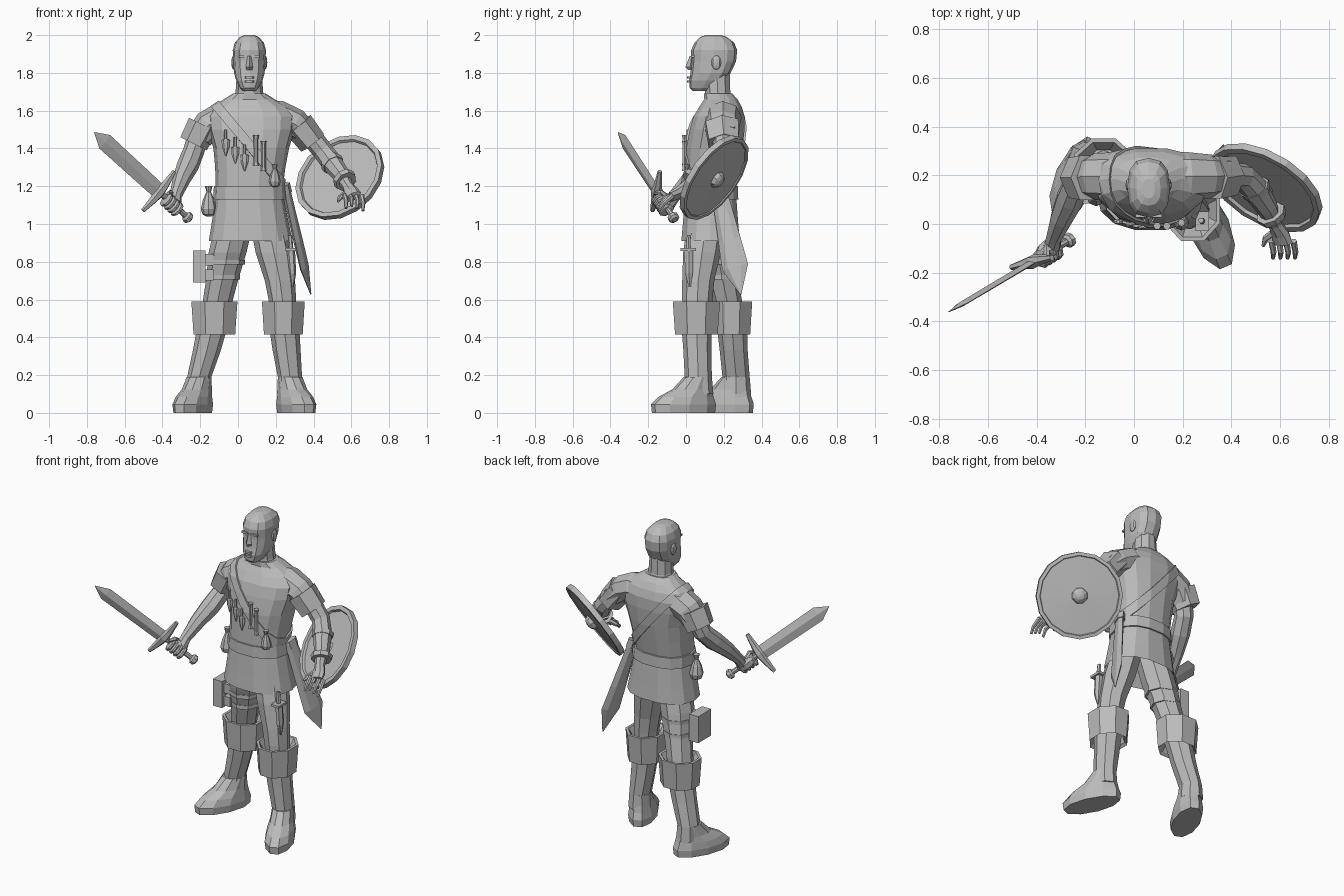
import bpy, bmesh, math
from mathutils import Matrix, Vector

default_cube = bpy.data.objects.get("Cube")
if default_cube:
    bpy.data.objects.remove(default_cube, do_unlink=True)

grey = bpy.data.materials.new("plain_grey")
grey.use_nodes = True
grey.diffuse_color = (0.5, 0.5, 0.5, 1)
grey.node_tree.nodes["Principled BSDF"].inputs["Base Color"].default_value = (0.5, 0.5, 0.5, 1)


def finish(name, bm, place=None):
    """Turn a bmesh into a flat shaded, coloured object."""
    if place:
        bmesh.ops.transform(bm, matrix=place, verts=bm.verts)
    bmesh.ops.recalc_face_normals(bm, faces=bm.faces)
    mesh = bpy.data.meshes.new(name)
    bm.to_mesh(mesh)
    bm.free()
    mesh.materials.append(grey)
    obj = bpy.data.objects.new(name, mesh)
    bpy.context.collection.objects.link(obj)
    return obj


def rounded(value, power):
    return math.copysign(abs(value) ** power, value)


def loft(name, rings, sides=8, along=False, place=None, turn=0.0, power=1.0):
    """Skin rings (x, y, z, radius[, second radius]), level or square to the path; low power is boxier."""
    bm = bmesh.new()
    centres = [Vector(ring[:3]) for ring in rings]
    loops = []
    for i, ring in enumerate(rings):
        u, v = Vector((1, 0, 0)), Vector((0, 1, 0))
        if along:
            tangent = (centres[min(i + 1, len(rings) - 1)] - centres[max(i - 1, 0)]).normalized()
            u = v.cross(tangent).normalized()
            v = tangent.cross(u)
        loop = []
        for k in range(sides):
            angle = math.tau * k / sides + turn
            offset = u * rounded(math.cos(angle), power) * ring[3]
            offset += v * rounded(math.sin(angle), power) * ring[-1]
            loop.append(bm.verts.new(centres[i] + offset))
        loops.append(loop)
    for low, high in zip(loops, loops[1:]):
        for k in range(sides):
            j = (k + 1) % sides
            bm.faces.new((low[k], low[j], high[j], high[k]))
    bm.faces.new(loops[0])
    bm.faces.new(loops[-1])
    return finish(name, bm, place)


def tube(name, *rings, sides=8, place=None):
    return loft(name, rings, sides, along=True, place=place)


def box(name, centre, size):
    bm = bmesh.new()
    bmesh.ops.create_cube(bm, size=1, matrix=Matrix.LocRotScale(Vector(centre), None, Vector(size)))
    return finish(name, bm)


def ball(name, centre, radii, place=None):
    bm = bmesh.new()
    shape = Matrix.LocRotScale(Vector(centre), None, Vector(radii))
    bmesh.ops.create_uvsphere(bm, u_segments=8, v_segments=6, radius=1, matrix=shape)
    return finish(name, bm, place)


def frame(origin, z_axis, x_hint):
    """Placement matrix whose z follows z_axis and whose x leans to x_hint."""
    z = Vector(z_axis).normalized()
    y = z.cross(Vector(x_hint)).normalized()
    turn = Matrix((y.cross(z), y, z)).transposed().to_4x4()
    return Matrix.Translation(origin) @ turn


# Head, face and neck
HEAD_X = 0.06
skull = [(.08, 1.705, .035, .045), (.09, 1.72, .05, .07), (.11, 1.76, .07, .094),
         (.13, 1.80, .081, .106), (.147, 1.86, .085, .118), (.149, 1.92, .088, .122),
         (.15, 1.96, .077, .105), (.145, 1.99, .05, .07), (.145, 2, .025, .04)]
loft("head", [(HEAD_X, y, z, a, b) for y, z, a, b in skull], sides=12, power=.78)
loft("neck", [(HEAD_X, .18, 1.6, .1, .085), (HEAD_X, .168, 1.7, .073, .07),
              (HEAD_X, .163, 1.8, .066, .072)], sides=10)
loft("nose", [(HEAD_X, .03, 1.89, .009, .01), (HEAD_X, .022, 1.83, .019, .026),
              (HEAD_X, .03, 1.815, .016, .018)], sides=4)
for side, label in ((1, "left"), (-1, "right")):
    ball(label + "_ear", (HEAD_X + side * .084, .16, 1.855), (.011, .026, .038))
    box(label + "_brow", (HEAD_X + side * .032, .042, 1.888), (.044, .03, .012))
for label, z in (("upper_lip", 1.775), ("lower_lip", 1.755)):
    loft(label, [(HEAD_X, .022, z - .006, .024, .018), (HEAD_X, .022, z + .006, .024, .018)])

# Tunic with open hem, belt and diagonal strap
body = [(.067, .13, 1, .15, .1), (.067, .13, .93, .21, .145),
        (.067, .13, .91, .222, .158), (.065, .13, 1, .205, .15), (.062, .13, 1.13, .182, .14),
        (.06, .13, 1.2, .178, .138), (.065, .14, 1.3, .186, .146), (.07, .15, 1.4, .2, .153),
        (.07, .165, 1.5, .23, .148), (.07, .175, 1.57, .235, .138), (.065, .183, 1.62, .2, .115),
        (.06, .185, 1.66, .135, .09), (HEAD_X, .17, 1.69, .088, .077)]
tunic = loft("tunic", body, sides=14, power=.85)
loft("belt", [(.062, .13, 1.13, .192, .15), (.06, .13, 1.2, .188, .148)], sides=14, power=.85)

bm = bmesh.new()
bm.from_mesh(tunic.data)
slope = Vector((.77, 0, .64))
middle = Vector((.05, 0, 1.43))
for way in (1, -1):
    geometry = bm.verts[:] + bm.edges[:] + bm.faces[:]
    bmesh.ops.bisect_plane(bm, geom=geometry, plane_co=middle + slope * way * .025,
                           plane_no=slope * way, clear_outer=True)
bm.normal_update()
for vert in bm.verts:
    vert.co += vert.normal * .01
strap = finish("chest_strap", bm)
thick = strap.modifiers.new("thickness", 'SOLIDIFY')
thick.thickness = .012

# Throwing knives and rods hung on the strap
for x, y, z in ((-.065, .01, 1.5), (-.015, 0, 1.46), (.035, -.01, 1.42)):
    loft("throwing_knife", [(x, y, z, .008), (x, y, z - .05, .008), (x, y, z - .055, .022, .01),
                            (x, y, z - .09, .02, .008), (x, y, z - .14, .003)], sides=6)
for x, z in ((.095, 1.47), (.135, 1.44)):
    loft("strap_rod", [(x, -.008, z, .016), (x, -.008, z - .02, .012),
                       (x, -.008, z - .14, .012), (x, -.008, z - .16, .016)], sides=6)

# Belt pouches
for x, y, z, size in ((-.155, .115, 1.1, 1), (.195, .005, 1.24, .75)):
    shape = ((.1, .02), (.07, .012), (.03, .03), (-.02, .042), (-.05, .032), (-.06, .012))
    loft("belt_pouch", [(x, y, z + h * size, r * size) for h, r in shape])

# Sleeves, cuffs and arms
tube("right_sleeve", (.02, .195, 1.57, .08, .1), (-.08, .195, 1.56, .09, .1),
     (-.16, .195, 1.52, .082, .095), (-.205, .19, 1.46, .074, .082))
tube("left_sleeve", (.13, .195, 1.57, .08, .1), (.22, .195, 1.565, .088, .1),
     (.3, .195, 1.53, .082, .092), (.37, .2, 1.47, .07, .08))
tube("right_sleeve_cuff", (-.185, .19, 1.525, .083, .105), (-.235, .19, 1.425, .078, .095), sides=6)
tube("left_sleeve_cuff", (.32, .19, 1.525, .083, .1), (.395, .2, 1.43, .076, .092), sides=6)
tube("right_arm", (-.2, .2, 1.5, .058), (-.235, .17, 1.385, .056), (-.265, .1, 1.31, .058),
     (-.3, .02, 1.235, .047), (-.33, -.06, 1.15, .033), (-.335, -.09, 1.11, .036))
tube("left_arm", (.36, .2, 1.5, .058), (.45, .195, 1.385, .054), (.5, .14, 1.32, .056),
     (.545, .07, 1.26, .046), (.58, 0, 1.2, .03), (.6, -.04, 1.165, .042, .03),
     (.61, -.08, 1.145, .046, .022))
for k in range(4):
    x = .565 + .03 * k
    drop = .012 * abs(k - 1)
    tube("left_finger", (x, -.07, 1.15, .014), (x + .008, -.115, 1.135 - drop, .012),
         (x + .006, -.14, 1.095 - drop, .008), sides=6)
tube("left_thumb", (.58, -.03, 1.17, .016), (.54, -.06, 1.14, .014), (.53, -.09, 1.12, .008), sides=6)

# Sword held in the right hand
grip = frame((-.415, -.155, 1.17), (-.345, -.205, .315), (.165, .04, .2))
loft("sword_blade", [(0, 0, 0, .042, .012), (0, 0, .43, .046, .011), (0, 0, .51, .002)],
     sides=4, place=grip)
tube("sword_guard", (-.135, 0, .008, .012), (-.05, 0, 0, .022), (0, 0, 0, .03),
     (.05, 0, 0, .022), (.135, 0, .008, .012), sides=6, place=grip)
loft("sword_grip", [(0, 0, 0, .016), (0, 0, -.21, .015)], place=grip)
loft("sword_pommel", [(0, 0, -.2, .018), (0, 0, -.21, .03), (0, 0, -.23, .03),
                      (0, 0, -.24, .016)], place=grip)
ball("right_palm", (0, .012, -.1), (.042, .04, .062), grip)
for k in range(4):
    z = -.045 - .027 * k
    loft("right_finger", [(-.008, -.008, z, .03), (-.008, -.008, z - .006, .042),
                          (-.008, -.008, z - .018, .042), (-.008, -.008, z - .025, .03)], place=grip)
tube("right_thumb", (.02, .03, -.08, .015), (.04, -.005, -.05, .013), (.02, -.03, -.03, .009),
     sides=6, place=grip)

# Round shield on the left forearm
face = frame((.54, .15, 1.245), (.437, .735, -.52), (1, 0, 0))
loft("shield", [(0, 0, -.004, .222), (0, 0, -.018, .228), (0, 0, -.018, .254), (0, 0, .014, .254),
                (0, 0, .016, .234), (0, 0, .01, .23), (0, 0, .018, .05)], sides=16, place=face)
ball("shield_boss", (0, 0, .018), (.048, .048, .036), face)
for start in ((.495, .15, 1.325), (.56, .045, 1.24)):
    end = Vector(start) + Vector((.012, -.02, -.016))
    tube("shield_arm_strap", (*start, .064), (*end, .06))

# Scabbard at the left hip
sheath = frame((.25, .17, 1.2), (.135, .12, -.57), (.25, 1, .2))
loft("scabbard", [(0, 0, 0, .04, .02), (0, 0, .3, .062, .02), (0, 0, .45, .072, .018),
                  (0, 0, .6, .003)], sides=6, place=sheath)
loft("scabbard_mouth", [(0, 0, -.01, .048, .026), (0, 0, .04, .048, .026)], sides=6, place=sheath)

# Legs
loft("left_thigh", [(.155, .11, 1.02, .095, .1), (.19, .085, .85, .097, .1), (.222, .065, .7, .08, .085),
                    (.235, .06, .6, .073, .08), (.245, .06, .45, .068)])
loft("right_thigh", [(-.015, .145, 1.02, .1), (-.055, .165, .85, .1), (-.085, .195, .7, .085),
                     (-.11, .22, .58, .078), (-.14, .235, .45, .074)])

# Boots: turned-down cuff, shaft and splayed foot
sole = [(.085, 0, .08, .18), (.085, .045, .086, .185), (.07, .085, .08, .155),
        (.035, .125, .07, .11), (.005, .19, .064, .074)]
for label, knee, ankle, splay, wide, deep in (
        ("left", (.24, .055), (.275, .065), 23, .118, .13),
        ("right", (-.125, .24), (-.205, .265), -24, .127, .115)):
    kx, ky = knee
    ax, ay = ankle
    loft(label + "_boot_cuff", [(kx - .01, ky, .5, .07), (kx, ky, .43, wide * .8, deep * .8),
                                (kx, ky, .415, wide * .94, deep * .94), (kx, ky, .59, wide * 1.04, deep * 1.04),
                                (kx, ky, .59, wide * .9, deep * .9), (kx, ky, .52, .07)],
         turn=math.pi / 8)
    loft(label + "_boot_shaft", [(kx, ky, .5, .082), ((kx + ax) / 2, (ky + ay) / 2, .33, .074),
                                 (ax, ay, .19, .064, .072), (ax, ay, .1, .068, .08)])
    stand = Matrix.Translation((ax, ay, 0)) @ Matrix.Rotation(math.radians(splay), 4, 'Z')
    loft(label + "_foot", [(0, -forward, z, a, b) for forward, z, a, b in sole], sides=10, place=stand)

# Thigh pack with small pouches and straps, and the knife on the other thigh
box("thigh_pack", (-.205, .15, .775), (.065, .13, .17))
for z in (.81, .73):
    box("thigh_pouch", (-.155, .14, z), (.05, .07, .06))
for z, x, y, radius in ((.81, -.063, .173, .1), (.73, -.08, .189, .091)):
    loft("thigh_strap", [(x, y, z, radius), (x, y, z - .025, radius)])
tube("thigh_knife_sheath", (.28, .015, .86, .022, .026), (.288, .015, .74, .02, .024),
     (.29, .02, .67, .006), sides=6)
box("thigh_knife_guard", (.28, .012, .865), (.055, .08, .015))
tube("thigh_knife_handle", (.28, .012, .87, .013), (.275, .015, .94, .012), sides=6)
